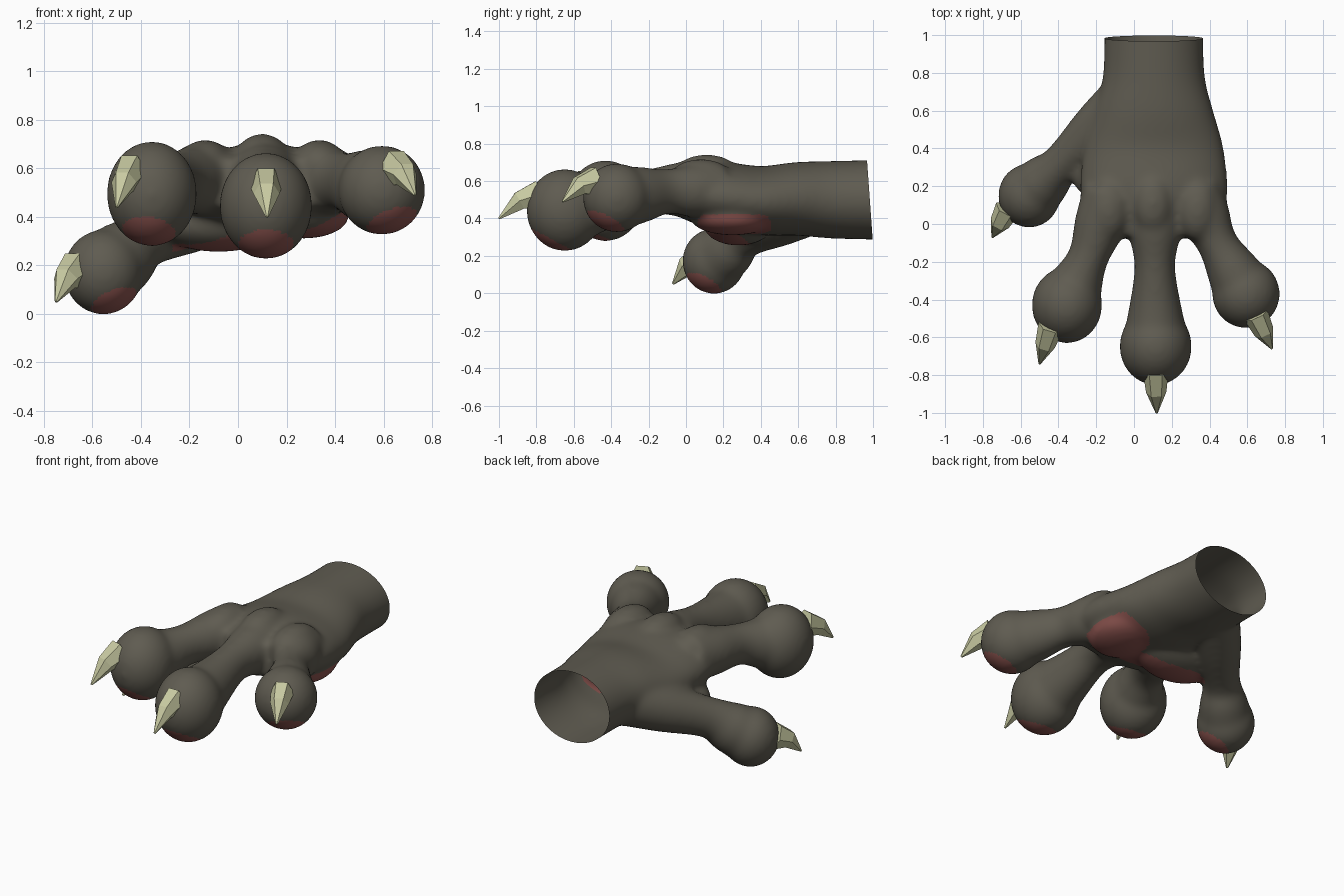
import bpy, bmesh, math
from mathutils import Vector, Matrix

if "Cube" in bpy.data.objects:
    bpy.data.objects.remove(bpy.data.objects["Cube"])


def material(name, col):
    m = bpy.data.materials.new(name)
    m.diffuse_color = (*col, 1)
    m.use_nodes = True
    m.node_tree.nodes["Principled BSDF"].inputs["Base Color"].default_value = m.diffuse_color
    return m


SKIN = material("dark skin", (0.115, 0.106, 0.082))
PAD = material("pink pad", (0.26, 0.088, 0.078))
CLAW = material("pale claw", (0.58, 0.59, 0.36))


def loft(bm, stations, sides=28):
    """Closed tube through stations of (centre, half width, half height)."""
    rings = []
    for i, (c, w, h) in enumerate(stations):
        t = (stations[min(i + 1, len(stations) - 1)][0] - stations[max(i - 1, 0)][0]).normalized()
        side = t.cross(Vector((0, 0, 1))).normalized()
        up = side.cross(t)
        angles = [2 * math.pi * k / sides for k in range(sides)]
        rings.append([bm.verts.new(c + side * w * math.cos(q) + up * h * math.sin(q)) for q in angles])
    for r, s in zip(rings, rings[1:]):
        for k in range(sides):
            n = (k + 1) % sides
            bm.faces.new((r[k], r[n], s[n], s[k]))
    bm.faces.new(rings[0][::-1])
    bm.faces.new(rings[-1])


def refine(pts, steps=5):
    """Catmull-Rom refinement of the stations."""
    out = []
    for i in range(len(pts) - 1):
        (a, b, c, d) = ([*pts[min(max(j, 0), len(pts) - 1)][0], *pts[min(max(j, 0), len(pts) - 1)][1:]]
                        for j in range(i - 1, i + 3))
        for s in range(steps):
            t = s / steps
            v = [0.5 * (2 * q + (r - p) * t + (2 * p - 5 * q + 4 * r - u) * t * t
                        + (3 * q - p - 3 * r + u) * t ** 3) for p, q, r, u in zip(a, b, c, d)]
            out.append((Vector(v[:3]), v[3], v[4]))
    return out + [pts[-1]]


def ellipsoid(bm, c, r):
    bmesh.ops.create_uvsphere(bm, u_segments=32, v_segments=20, radius=1,
                              matrix=Matrix.Translation(c) @ Matrix.Diagonal((*r, 1)))


class Digit:
    """A finger: root, narrow neck, ball tip with a pad, and a claw."""

    def __init__(self, name, root, neck, ball, width, height, pad_tilt, claw, tip):
        self.name = name
        self.root, self.neck, self.ball = Vector(root), Vector(neck), Vector(ball)
        self.radii = (width, (width + height) / 2, height)
        self.pad = Vector((pad_tilt, -.43, -.88)).normalized()
        self.claw, self.tip = Vector(claw), Vector(tip)

    def build(self, bm):
        w, _, h = self.radii
        loft(bm, refine([(self.root, .15, .155), (self.root.lerp(self.neck, .5), .138, .142),
                         (self.neck, .108, .12), (self.neck.lerp(self.ball, .5), .138, .15),
                         (self.ball, w * .96, h * .92)]))
        ellipsoid(bm, self.ball, self.radii)

    def has_pad_at(self, p):
        v = Vector([(p[i] - self.ball[i]) / self.radii[i] for i in range(3)])
        return v.length < 1.15 and v.normalized().dot(self.pad) > .80

    def build_claw(self, bm):
        bend = self.claw.lerp(self.tip, .5) + Vector((0, 0, .03))
        loft(bm, [(self.claw, .068, .085), (bend, .054, .056), (self.tip, .006, .006)], 6)


digits = [
    Digit("inner", (-.12, .16, .56), (-.24, -.17, .545), (-.355, -.43, .495), .187, .217, -.08,
          (-.44, -.54, .585), (-.5, -.74, .44)),
    Digit("middle", (.11, .12, .57), (.11, -.22, .54), (.115, -.648, .445), .192, .22, 0,
          (.115, -.78, .53), (.12, -1, .4)),
    Digit("outer", (.31, .17, .55), (.44, -.1, .545), (.593, -.37, .51), .18, .185, .3,
          (.645, -.48, .6), (.73, -.66, .49)),
    Digit("thumb", (0, .7, .48), (-.38, .32, .31), (-.555, .15, .172), .165, .176, .35,
          (-.67, .08, .18), (-.75, -.07, .05)),
]

# Palm and wrist
bm = bmesh.new()
palm = [(1.15, .262, .5, .216), (.8, .268, .5, .208), (.6, .315, .505, .197),
        (.4, .37, .495, .185), (.15, .39, .52, .18), (-.07, .335, .535, .11)]
loft(bm, refine([(Vector((.105, y, z)), w, h) for y, w, z, h in palm]), 40)

# Palm cushions and knuckles
ellipsoid(bm, (.27, .25, .405), (.19, .23, .095))
ellipsoid(bm, (-.08, .28, .37), (.26, .19, .115))
for i in (-1, 0, 1):
    ellipsoid(bm, (.1 + .235 * i, .11 - .03 * abs(i), .645 - .025 * abs(i)), (.11, .17, .098))
for d in digits:
    d.build(bm)
bmesh.ops.recalc_face_normals(bm, faces=bm.faces)
raw = bpy.data.meshes.new("paw_raw")
bm.to_mesh(raw)
bm.free()
paw = bpy.data.objects.new("paw", raw)
bpy.context.collection.objects.link(paw)

# Fuse into one skin and relax the joins
m = paw.modifiers.new("fuse", 'REMESH')
m.mode = 'VOXEL'
m.voxel_size = 0.014
m = paw.modifiers.new("relax", 'SMOOTH')
m.factor = 0.5
m.iterations = 24
mesh = bpy.data.meshes.new_from_object(paw.evaluated_get(bpy.context.evaluated_depsgraph_get()))
paw.modifiers.clear()
paw.data = mesh
mesh.materials.clear()
mesh.materials.append(SKIN)
mesh.materials.append(PAD)

# Cut the wrist open
bm = bmesh.new()
bm.from_mesh(mesh)
bmesh.ops.bisect_plane(bm, geom=bm.verts[:] + bm.edges[:] + bm.faces[:], plane_co=(0, .983, .5),
                       plane_no=Vector((0, .42, .03)).normalized(), clear_outer=True)


def is_pad(f):
    """Ball undersides, plus a round pad and a cross bar under the palm."""
    p = f.calc_center_median()
    if any(d.has_pad_at(p) for d in digits):
        return True
    if f.normal.z > -.15 or p.z > .42:
        return False
    round_pad = ((p.x - .34) / .17) ** 2 + ((p.y - .26) / .2) ** 2
    bar = (p.x / .27) ** 2 + ((p.y - .22 + .25 * p.x) / .12) ** 2
    return min(round_pad, bar) < 1


bm.normal_update()
for f in bm.faces:
    f.smooth = True
    f.material_index = int(is_pad(f))
bm.to_mesh(mesh)
bm.free()

# Faceted claws
for d in digits:
    bm = bmesh.new()
    d.build_claw(bm)
    bmesh.ops.recalc_face_normals(bm, faces=bm.faces)
    me = bpy.data.meshes.new(d.name + "_claw")
    bm.to_mesh(me)
    bm.free()
    me.materials.append(CLAW)
    bpy.context.collection.objects.link(bpy.data.objects.new(d.name + "_claw", me))
